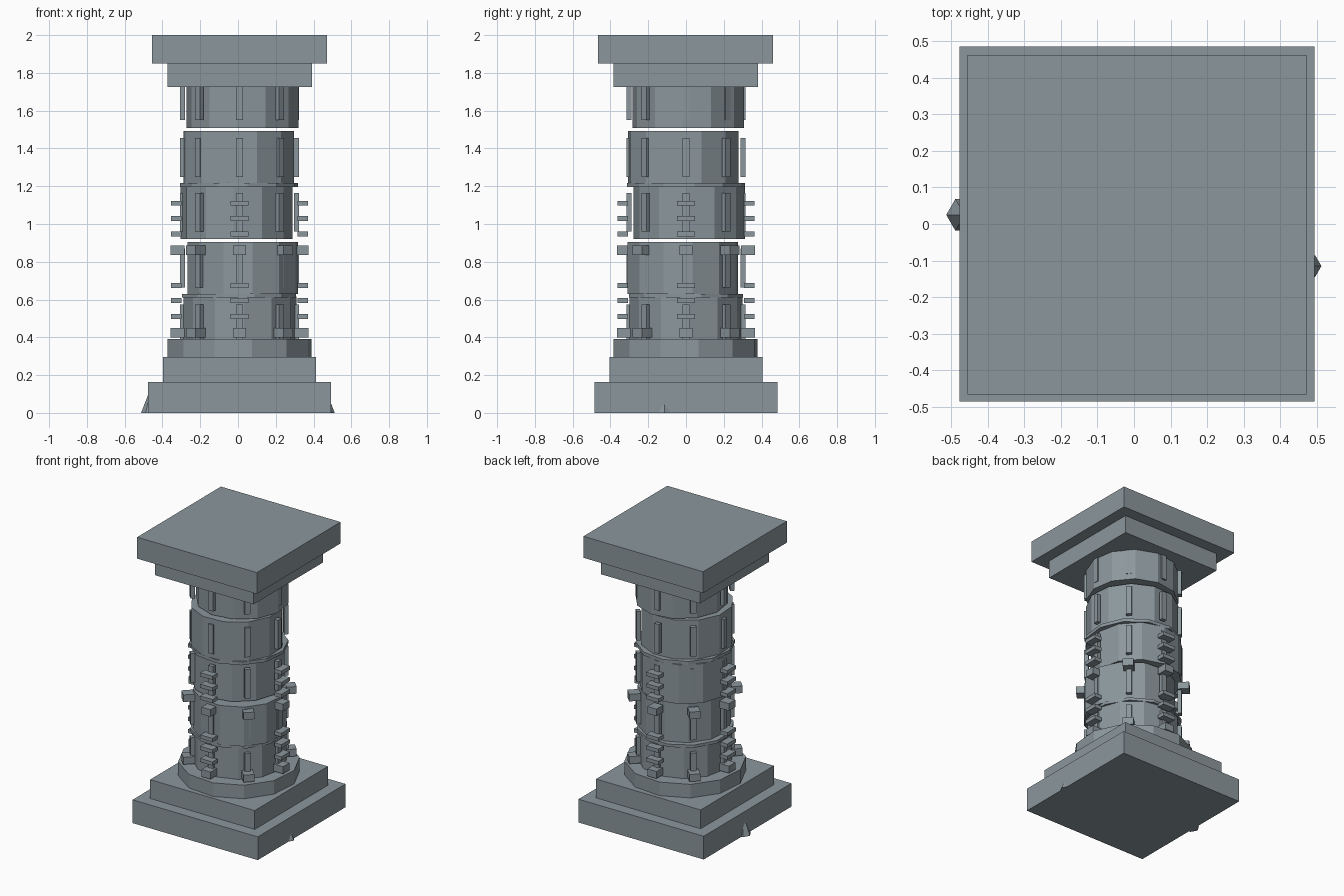
import bpy, math
from mathutils import Matrix

if "Cube" in bpy.data.objects:
    bpy.data.objects.remove(bpy.data.objects["Cube"])

stone = bpy.data.materials.new("grey_stone")
stone.diffuse_color = (0.26, 0.31, 0.335, 1)
stone.use_nodes = True
stone.node_tree.nodes["Principled BSDF"].inputs["Base Color"].default_value = stone.diffuse_color
CX = 0.008  # column axis


def finish(name):
    o = bpy.context.object
    o.name = name
    o.data.materials.append(stone)
    return o


def box(name, size, centre, angle=0.0):
    bpy.ops.mesh.primitive_cube_add(size=1)
    o = finish(name)
    o.data.transform(Matrix.Diagonal((*size, 1)))
    o.location = centre
    o.rotation_euler.z = angle
    return o


def slab(name, width, z0, z1, y=0.0):
    box(name, (width, width, z1 - z0), (CX, y, (z0 + z1) / 2))


def drum(name, r, z0, z1, x, y, turn):
    # twelve-sided stone drum; turn = degrees of one corner from the front
    bpy.ops.mesh.primitive_cylinder_add(vertices=12, radius=r, depth=z1 - z0,
                                        location=(x, y, (z0 + z1) / 2),
                                        rotation=(0, 0, math.radians(turn)))
    finish(name)


def around(name, size, radius, z, count):
    # radial ring of blocks: size = (depth, width, height)
    for i in range(count):
        a = i * math.tau / count
        box(f"{name}_{i}", size,
            (CX + radius * math.cos(a), radius * math.sin(a), z), a)


# stepped base and capital
slab("base_plinth", 0.97, 0, 0.163)
slab("base_step", 0.81, 0.163, 0.295)
slab("capital_lower", 0.765, 1.725, 1.85, -0.002)
slab("capital_upper", 0.927, 1.85, 2.0, -0.002)

# round foot and shaft drums, slightly shifted and turned
drum("column_foot", 0.387, 0.295, 0.39, CX, -0.002, 10)
drum("drum_1", 0.30, 0.39, 0.615, 0.01, 0.0, 4)
drum("joint_1", 0.312, 0.61, 0.63, 0.006, 0.0, 15)
drum("drum_2", 0.298, 0.63, 0.905, 0.025, -0.017, 10)
drum("drum_3", 0.296, 0.92, 1.195, -0.008, 0.017, 27)
drum("joint_2", 0.315, 1.195, 1.218, 0.006, 0.0, 8)
drum("drum_4", 0.298, 1.218, 1.492, 0.003, -0.015, 19)
drum("drum_5", 0.298, 1.508, 1.725, 0.025, 0.012, 24)

# vertical ribs on each drum
for n, (z0, z1) in enumerate([(0.39, 0.575), (0.665, 0.87), (0.96, 1.165),
                              (1.25, 1.455), (1.55, 1.725)]):
    around(f"rib_{n + 1}", (0.027, 0.037, z1 - z0), 0.301, (z0 + z1) / 2, 8)

# thin pegs on the four main sides
for n, z in enumerate([0.51, 0.595, 0.675, 0.947, 1.03, 1.11]):
    around(f"peg_{n + 1}", (0.055, 0.095, 0.026), 0.334, z, 4)

# thicker clamp blocks all around
for n, z in enumerate([0.425, 0.862]):
    around(f"clamp_{n + 1}", (0.075, 0.07, 0.05), 0.328, z, 8)

# rubble chips at the foot of the base
for n, (x, y, r, h) in enumerate([(-0.463, 0.025, 0.05, 0.11),
                                  (0.478, -0.115, 0.034, 0.075)]):
    bpy.ops.mesh.primitive_cone_add(vertices=6, radius1=r, radius2=r * 0.15,
                                    depth=h, location=(x, y, h / 2),
                                    rotation=(0, 0, math.radians(30)))
    finish(f"rubble_chip_{n + 1}")
